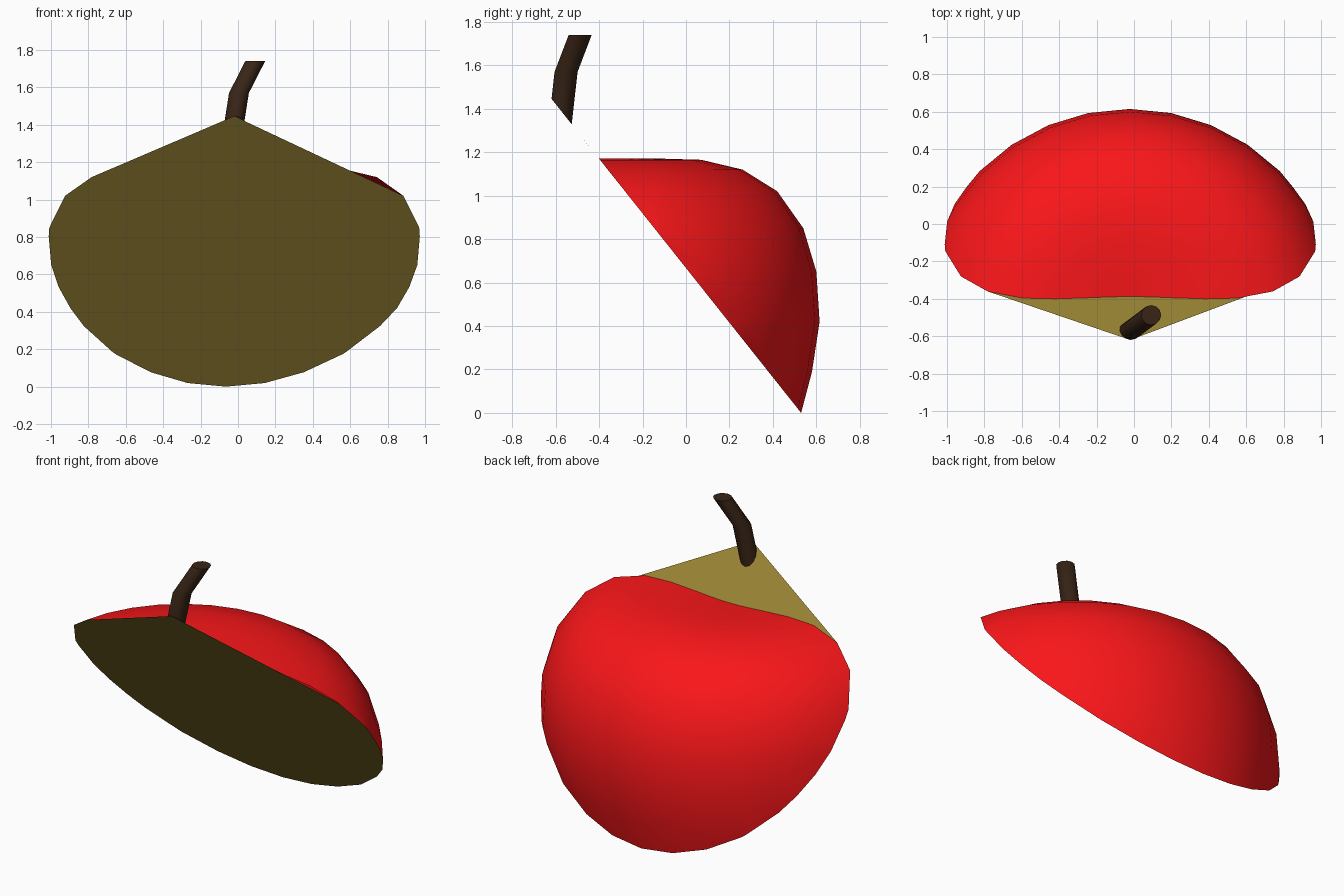
import bpy, bmesh, math
from mathutils import Vector

if "Cube" in bpy.data.objects:
    bpy.data.objects.remove(bpy.data.objects["Cube"])

# Oblique cutting plane: everything in front of and below it is sliced away
CUT_CO = Vector((0, 0.53, 0))
CUT_NO = Vector((0, 1.17, 0.93)).normalized()
TIP = Vector((-0.02, -0.62, 1.446))


def material(name, rgb):
    m = bpy.data.materials.new(name)
    m.diffuse_color = (*rgb, 1)
    m.use_nodes = True
    m.node_tree.nodes["Principled BSDF"].inputs["Base Color"].default_value = m.diffuse_color
    return m


def add_object(name, bm, mat, smooth=None):
    me = bpy.data.meshes.new(name)
    bm.to_mesh(me)
    bm.free()
    me.materials.append(mat)
    ob = bpy.data.objects.new(name, me)
    bpy.context.collection.objects.link(ob)
    if smooth:
        bpy.ops.object.select_all(action='DESELECT')
        ob.select_set(True)
        bpy.context.view_layer.objects.active = ob
        bpy.ops.object.shade_smooth_by_angle(angle=math.radians(smooth))
    return ob


def tube(bm, rings, sides):
    """Rings are (x, y, z, radius), joined from the bottom up."""
    loops = []
    for x, y, z, r in rings:
        loops.append([bm.verts.new((x + r * math.sin(a), y + r * math.cos(a), z))
                      for a in (-2 * math.pi * i / sides for i in range(sides))])
    for lo, hi in zip(loops, loops[1:]):
        for i in range(sides):
            j = (i + 1) % sides
            bm.faces.new((lo[i], lo[j], hi[j], hi[i]))
    bm.faces.new(loops[0][::-1])
    bm.faces.new(loops[-1])


def slice_off(bm):
    res = bmesh.ops.bisect_plane(bm, geom=bm.verts[:] + bm.edges[:] + bm.faces[:],
                                 plane_co=CUT_CO, plane_no=CUT_NO, clear_inner=True)
    return [g for g in res['geom_cut'] if isinstance(g, bmesh.types.BMVert)]


red = material("skin_red", (0.95, 0.008, 0.01))
olive = material("flesh_olive", (0.32, 0.23, 0.035))
brown = material("stem_brown", (0.04, 0.018, 0.008))

# Fruit skin: a lathed body leaning slightly at the bottom, with a shallow dimple
profile = [(0.95, -0.2), (1.05, 0.0), (1.10, 0.19), (1.135, 0.42), (1.12, 0.65),
           (1.06, 0.85), (0.94, 1.02), (0.78, 1.12), (0.59, 1.165),
           (0.42, 1.17), (0.26, 1.163), (0.1, 1.153)]
bm = bmesh.new()
tube(bm, [(-0.02 - 0.1 * max(0, 0.45 - z), -0.52, z, r) for r, z in profile], 32)
rim = [v.co.copy() for v in slice_off(bm)]
add_object("fruit_skin", bm, red, 60)

# Flat cut face: the lower rim joined straight up to a tip at the stem
rim = [p for p in rim if abs(p.x) > 0.78 or p.z < 1.0] + [TIP]
rim.sort(key=lambda p: math.atan2(p.z - 0.75, p.x))
bm = bmesh.new()
bm.faces.new([bm.verts.new(p) for p in rim])
add_object("cut_face", bm, olive)

# Bent stem, trimmed by the same cut
bm = bmesh.new()
tube(bm, [(-0.045, -0.588, 1.25, 0.053), (0.005, -0.552, 1.57, 0.053),
          (0.092, -0.487, 1.74, 0.053)], 12)
slice_off(bm)
bmesh.ops.holes_fill(bm, edges=[e for e in bm.edges if e.is_boundary], sides=0)
bmesh.ops.recalc_face_normals(bm, faces=bm.faces[:])
add_object("stem", bm, brown, 40)
